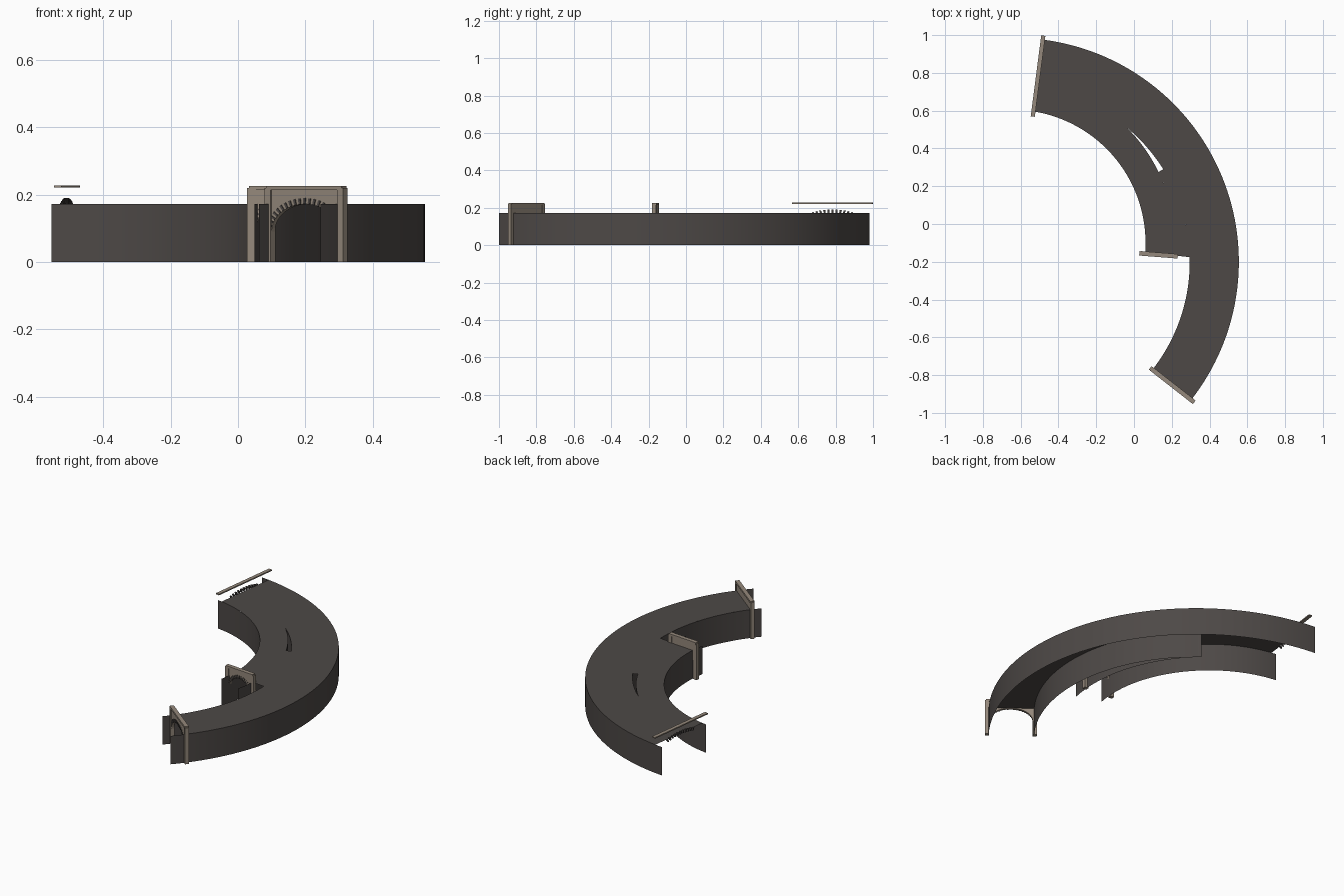
import bpy, bmesh, math
from mathutils import Matrix, Vector

cube = bpy.data.objects.get("Cube")
if cube:
    bpy.data.objects.remove(cube)

ROOF = 0.172
MAIN = Vector((-0.63, -0.2))       # centre of the wide bend
SIDE = Vector((-0.644, -0.1))      # centre of the side branch bend
NORTH, TIP, SLOT, SOUTH = 82.6, 52, 32, -38


def material(name, colour):
    m = bpy.data.materials.new(name)
    m.use_nodes = True
    m.diffuse_color = (*colour, 1)
    bsdf = m.node_tree.nodes["Principled BSDF"]
    bsdf.inputs["Base Color"].default_value = (*colour, 1)
    bsdf.inputs["Roughness"].default_value = 0.9
    return m


concrete = material("dark concrete", (0.075, 0.066, 0.062))
stone = material("beige stone", (0.30, 0.25, 0.20))


def make(name, bm, mat, matrix=None):
    mesh = bpy.data.meshes.new(name)
    bm.to_mesh(mesh)
    bm.free()
    mesh.materials.append(mat)
    ob = bpy.data.objects.new(name, mesh)
    bpy.context.collection.objects.link(ob)
    if matrix:
        ob.matrix_world = matrix
    return ob


# Radius from the main centre of each wall line at a given angle
def side_radius(radius):
    def at(deg):
        a = math.radians(deg)
        d = SIDE - MAIN
        along = d.x * math.cos(a) + d.y * math.sin(a)
        return along + math.sqrt(radius ** 2 - d.length_squared + along ** 2)
    return at


inner = side_radius(0.705)
branch = side_radius(0.86)
divide = lambda deg: 0.925
outer = lambda deg: 1.185


def point(line, deg, z):
    a, r = math.radians(deg), line(deg)
    return (MAIN.x + r * math.cos(a), MAIN.y + r * math.sin(a), z)


def lerp(a, b, t):
    return a + (b - a) * t


# Upright curved sheet along one wall line
def wall(name, line, start, end, steps=64):
    bm = bmesh.new()
    previous = None
    for i in range(steps + 1):
        deg = lerp(start, end, i / steps)
        pair = [bm.verts.new(point(line, deg, z)) for z in (0, ROOF)]
        if previous:
            bm.faces.new((previous[0], pair[0], pair[1], previous[1]))
        previous = pair
    ob = make(name, bm, concrete)
    ob.data.shade_smooth()


wall("outer_wall", outer, 85, -42.4, 96)
wall("inner_wall", inner, 84.6, -2.5)
wall("side_branch_wall", branch, TIP, -5.5)
wall("main_branch_wall", divide, TIP, -41.5)


# Flat roof strip between two lines
def strip(bm, line_a, line_b, start, end_a, end_b, steps):
    previous = None
    for i in range(steps + 1):
        t = i / steps
        pair = [bm.verts.new(point(line_a, lerp(start, end_a, t), ROOF)),
                bm.verts.new(point(line_b, lerp(start, end_b, t), ROOF))]
        if previous:
            bm.faces.new((previous[0], pair[0], pair[1], previous[1]))
        previous = pair


# Roof, with a crescent slot left open where the branches part
bm = bmesh.new()
strip(bm, inner, divide, NORTH, TIP, TIP, 24)
strip(bm, inner, branch, TIP, 3.8, 2.3, 40)
strip(bm, branch, divide, SLOT, 2.3, 1.5, 24)
strip(bm, divide, outer, NORTH, SOUTH, SOUTH, 96)
bmesh.ops.remove_doubles(bm, verts=bm.verts, dist=0.0005)
bmesh.ops.recalc_face_normals(bm, faces=bm.faces)
if sum(f.normal.z for f in bm.faces) < 0:
    bmesh.ops.reverse_faces(bm, faces=bm.faces)
make("roof", bm, concrete)


def box(bm, x0, x1, y0, y1, z0, z1):
    m = (Matrix.Translation(((x0 + x1) / 2, (y0 + y1) / 2, (z0 + z1) / 2))
         @ Matrix.Diagonal((x1 - x0, y1 - y0, z1 - z0, 1)))
    bmesh.ops.create_cube(bm, size=1, matrix=m)


def frame(x, y, deg):
    return Matrix.Translation((x, y, 0)) @ Matrix.Rotation(math.radians(deg), 4, 'Z')


SPRING, CROWN = 0.09, 0.172


def arch(half, a, extra=0.0):
    return ((half + extra) * math.cos(a), SPRING + (CROWN - SPRING + extra) * math.sin(a))


# Radiating arch stones, kept only above a chosen height
def arch_stones(name, matrix, half, y0, y1, lowest=0.0, count=23):
    bm = bmesh.new()
    for i in range(count):
        a = math.pi * (i + 0.5) / count
        w = math.pi / count * 0.22
        profile = [arch(half, a - w), arch(half, a - w, 0.018),
                   arch(half, a + w, 0.018), arch(half, a + w)]
        if min(z for x, z in profile) < lowest:
            continue
        face = bm.faces.new([bm.verts.new((x, y0, z)) for x, z in profile])
        new = bmesh.ops.extrude_face_region(bm, geom=[face])["geom"]
        bmesh.ops.translate(bm, vec=(0, y1 - y0, 0),
                            verts=[g for g in new if isinstance(g, bmesh.types.BMVert)])
    bmesh.ops.recalc_face_normals(bm, faces=bm.faces)
    make(name, bm, concrete, matrix)


# Stone portal: arched panel, pillars and coping
def portal(name, matrix, half, full, steps=24):
    bm = bmesh.new()
    top, depth = 0.215, 0.008
    faces, previous = [], None
    for i in range(steps + 1):
        x, z = arch(half, math.pi * (1 - i / steps))
        pair = [bm.verts.new((x, -depth, z)), bm.verts.new((x, -depth, top))]
        if previous:
            faces.append(bm.faces.new((previous[0], pair[0], pair[1], previous[1])))
        previous = pair
    new = bmesh.ops.extrude_face_region(bm, geom=faces)["geom"]
    bmesh.ops.translate(bm, vec=(0, 2 * depth, 0),
                        verts=[g for g in new if isinstance(g, bmesh.types.BMVert)])
    for s in (-1, 1):
        x0, x1 = sorted((s * half, s * full))
        box(bm, x0, x1, -0.012, 0.01, 0, 0.22)
    bmesh.ops.recalc_face_normals(bm, faces=bm.faces)
    make(name + "_portal", bm, stone, matrix)
    bm = bmesh.new()
    box(bm, -full + 0.006, full - 0.006, -0.013, 0.011, 0.214, 0.226)
    make(name + "_coping", bm, stone, matrix)
    arch_stones(name + "_arch_stones", matrix, half, -0.011, -0.007)


portal("main_branch", frame(0.203, -0.852, SOUTH), 0.125, 0.148)
portal("side_branch", frame(0.13, -0.162, -4.5), 0.076, 0.102)

# Open north end: floating coping bar and the crown of its arch
north = frame(-0.508, 0.783, NORTH)
bm = bmesh.new()
box(bm, -0.216, 0.216, -0.011, 0.011, 0.221, 0.228)
make("north_coping", bm, stone, north)
arch_stones("north_arch_stones", north, 0.19, -0.004, 0.006, 0.155, 29)
